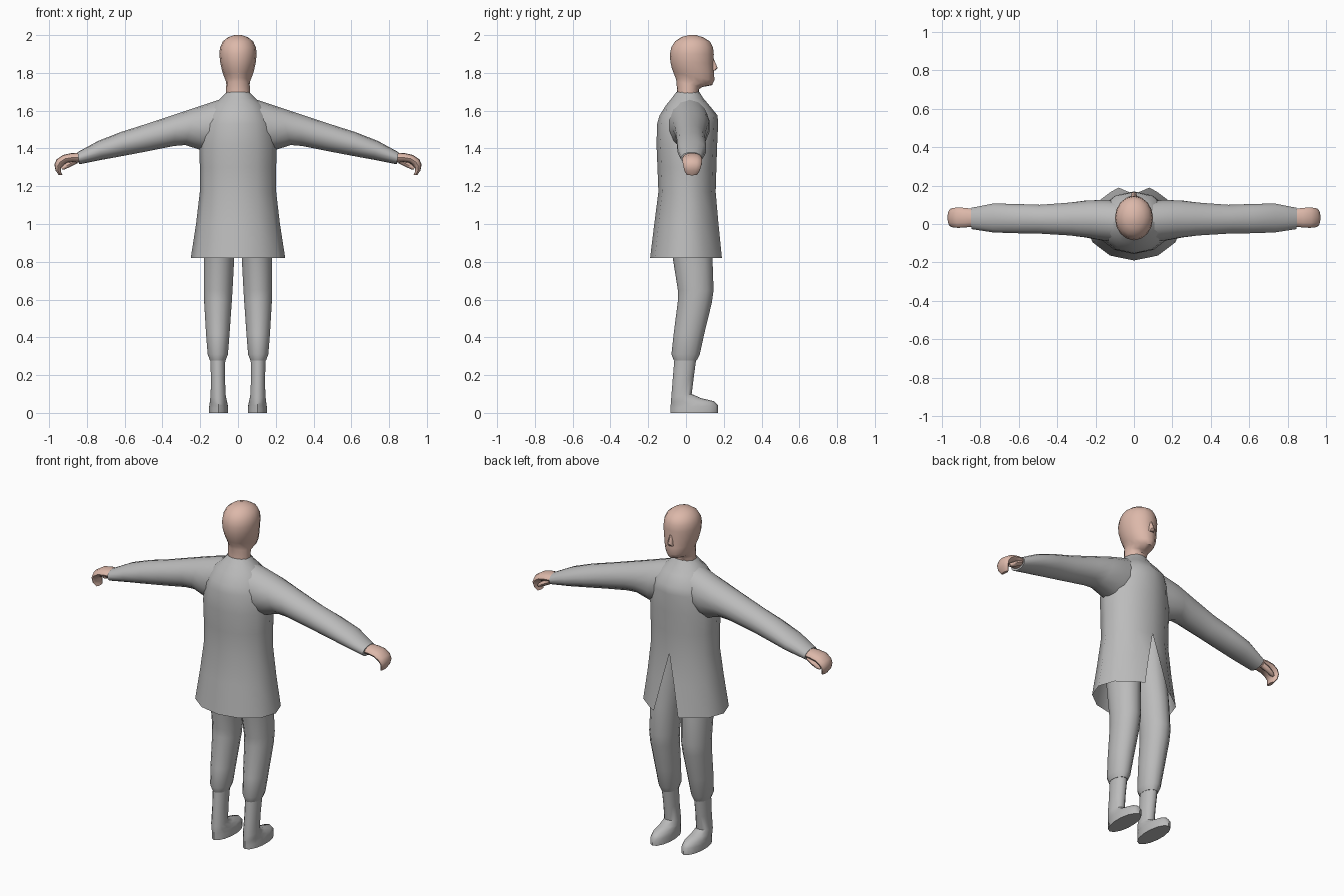
import bpy, bmesh, math
from mathutils import Vector


def material(name, rgb):
    m = bpy.data.materials.new(name)
    m.diffuse_color = (*rgb, 1)
    return m


GREY = material("cloth grey", (0.50, 0.50, 0.50))
SKIN = material("skin", (0.72, 0.48, 0.40))


def ring(a, b, w, n):
    """Oval section with ends a and b and half width vector w."""
    a, b, w = Vector(a), Vector(b), Vector(w)
    mid, half = (a + b) / 2, (a - b) / 2
    return [mid + half * math.cos(2 * math.pi * i / n) + w * math.sin(2 * math.pi * i / n)
            for i in range(n)]


def loft(name, rings, mat, mirror=False, closed=True, caps=(True, True), angle=50):
    bm = bmesh.new()
    rows = [[bm.verts.new(p) for p in r] for r in rings]
    n = len(rows[0])
    for r0, r1 in zip(rows, rows[1:]):
        for i in range(n if closed else n - 1):
            j = (i + 1) % n
            bm.faces.new((r0[i], r0[j], r1[j], r1[i]))
    if caps[0]:
        bm.faces.new(rows[0])
    if caps[1]:
        bm.faces.new(rows[-1])
    bmesh.ops.remove_doubles(bm, verts=bm.verts[:], dist=0.0005)
    bmesh.ops.recalc_face_normals(bm, faces=bm.faces[:])
    mesh = bpy.data.meshes.new(name)
    bm.to_mesh(mesh)
    bm.free()
    mesh.materials.append(mat)
    mesh.shade_smooth()
    mesh.set_sharp_from_angle(angle=math.radians(angle))
    obj = bpy.data.objects.new(name, mesh)
    bpy.context.collection.objects.link(obj)
    if mirror:
        obj.modifiers.new("mirror", 'MIRROR')
    return obj


def upright(rows, n):
    """Rows: centre x, half width, back (y, z), front (y, z)."""
    return [ring((cx, *f), (cx, *b), (hw, 0, 0), n) for cx, hw, b, f in rows]


def sideways(rows, n):
    """Rows: top (x, z), bottom (x, z), y min, y max."""
    return [ring((t[0], (y0 + y1) / 2, t[1]), (u[0], (y0 + y1) / 2, u[1]),
                 (0, (y1 - y0) / 2, 0), n) for t, u, y0, y1 in rows]


# Head and neck, with the jaw line tilted forward
loft("head", upright([
    (0, .068, (-.050, 1.66), (.068, 1.66)),
    (0, .063, (-.048, 1.71), (.070, 1.715)),
    (0, .062, (-.050, 1.755), (.085, 1.725)),
    (0, .064, (-.056, 1.775), (.138, 1.735)),
    (0, .074, (-.066, 1.80), (.150, 1.76)),
    (0, .085, (-.075, 1.825), (.149, 1.80)),
    (0, .094, (-.083, 1.86), (.146, 1.85)),
    (0, .099, (-.085, 1.90), (.147, 1.90)),
    (0, .095, (-.078, 1.935), (.143, 1.935)),
    (0, .080, (-.058, 1.967), (.126, 1.967)),
    (0, .052, (-.024, 1.99), (.092, 1.988)),
    (0, .018, (.015, 2.0), (.052, 2.0)),
], 16), SKIN)

# Nose
loft("nose", upright([
    (0, .018, (.125, 1.812), (.155, 1.812)),
    (0, .016, (.125, 1.825), (.168, 1.825)),
    (0, .008, (.125, 1.875), (.147, 1.875)),
], 8), SKIN)


# Coat body: open at the front below the chest
def coat_ring(z, hw, yb, yf, gap, n=12):
    pts = ring((0, yf, z), (0, yb, z), (hw, 0, 0), n)
    pts.append(pts[0].copy())
    pts[0].x, pts[-1].x = gap, -gap
    return pts


coat = [
    (0.82, .250, -.190, .190, .080),
    (1.00, .222, -.168, .172, .040),
    (1.17, .202, -.146, .157, 0),
    (1.30, .202, -.151, .161, 0),
    (1.42, .205, -.156, .165, 0),
    (1.53, .190, -.153, .170, 0),
    (1.575, .170, -.140, .167, 0),
    (1.63, .135, -.105, .122, 0),
    (1.665, .092, -.076, .092, 0),
    (1.70, .060, -.050, .070, 0),
]
loft("coat_body", [coat_ring(*c) for c in coat], GREY, closed=False, caps=(False, False), angle=40)

# Coat sleeves
loft("sleeve", sideways([
    ((.06, 1.670), (.10, 1.40), -.095, .120),
    ((.14, 1.645), (.19, 1.39), -.088, .128),
    ((.22, 1.618), (.28, 1.418), -.072, .124),
    ((.32, 1.585), (.34, 1.413), -.062, .114),
    ((.50, 1.525), (.48, 1.385), -.052, .102),
    ((.62, 1.487), (.60, 1.362), -.050, .106),
    ((.74, 1.440), (.72, 1.340), -.046, .109),
    ((.85, 1.380), (.84, 1.316), -.028, .086),
], 14), GREY, mirror=True)

# Curled hand
loft("hand", sideways([
    ((.83, 1.378), (.83, 1.325), -.012, .076),
    ((.88, 1.376), (.875, 1.328), -.018, .084),
    ((.925, 1.366), (.905, 1.325), -.020, .086),
    ((.960, 1.343), (.924, 1.312), -.018, .084),
    ((.972, 1.315), (.937, 1.298), -.014, .080),
    ((.966, 1.283), (.937, 1.276), -.008, .072),
    ((.948, 1.258), (.930, 1.260), .005, .058),
], 12), SKIN, mirror=True)

# Thumb
loft("thumb", sideways([
    ((.855, 1.355), (.850, 1.322), .040, .080),
    ((.895, 1.332), (.885, 1.304), .048, .084),
    ((.925, 1.312), (.915, 1.290), .050, .078),
    ((.936, 1.298), (.930, 1.288), .056, .070),
], 8), SKIN, mirror=True)

# Trouser legs
loft("trouser_leg", upright([
    (.083, .086, (-.105, 1.20), (.115, 1.20)),
    (.088, .088, (-.100, 1.00), (.130, 1.00)),
    (.100, .082, (-.070, .82), (.140, .82)),
    (.105, .078, (-.043, .65), (.146, .65)),
    (.106, .075, (-.042, .60), (.136, .58)),
    (.107, .064, (-.065, .42), (.097, .42)),
    (.107, .055, (-.077, .31), (.073, .31)),
    (.107, .042, (-.064, .277), (.056, .277)),
], 14), GREY, mirror=True)

# Boots: shaft, instep and flat sole
loft("boot", upright([
    (.107, .041, (-.060, .30), (.056, .30)),
    (.106, .038, (-.070, .18), (.040, .18)),
    (.105, .041, (-.078, .08), (.030, .10)),
    (.104, .045, (-.080, .055), (.080, .078)),
    (.103, .048, (-.081, .04), (.148, .062)),
    (.103, .051, (-.081, .025), (.170, .040)),
    (.103, .052, (-.081, 0), (.170, 0)),
], 14), GREY, mirror=True)
